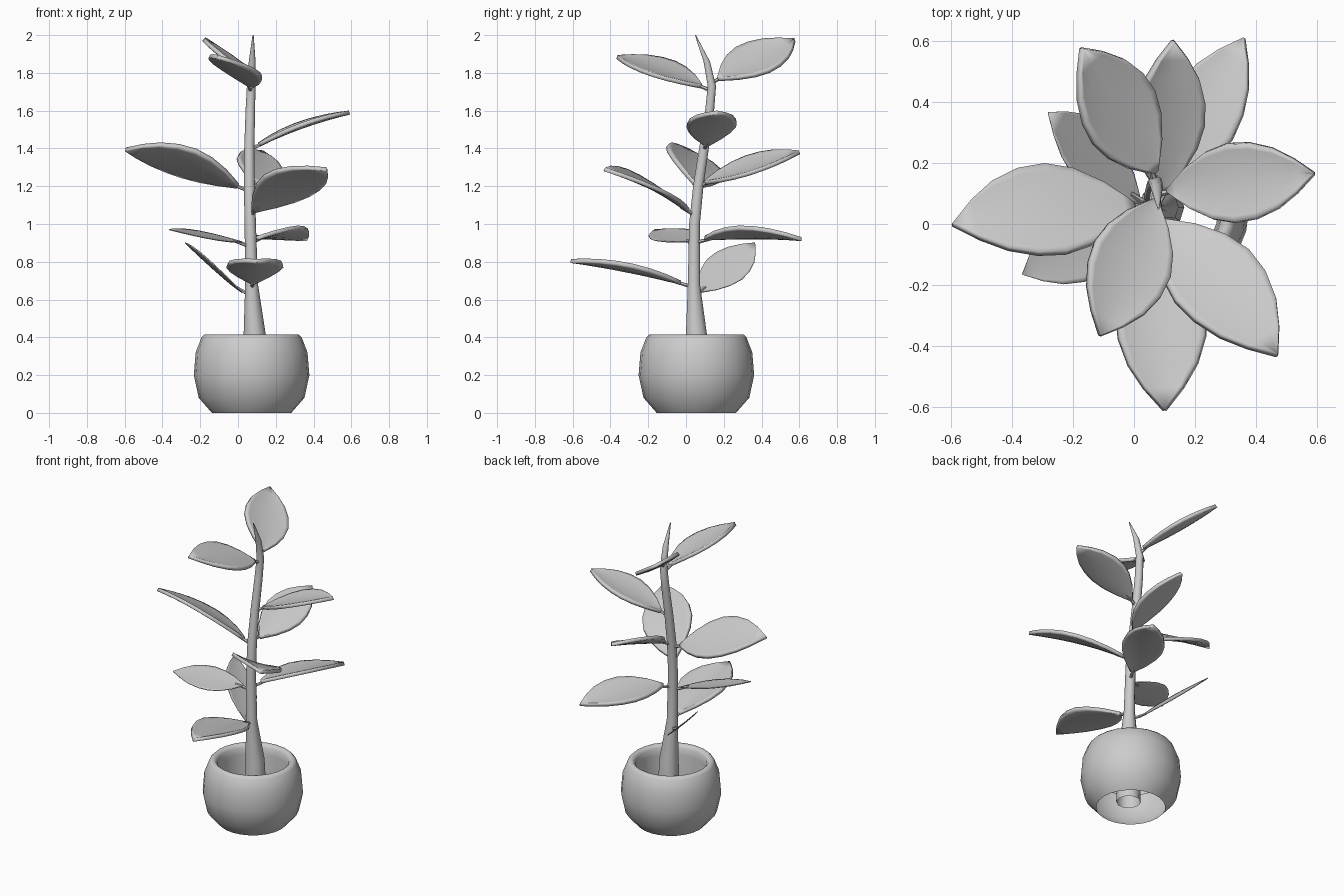
import bpy, math
from mathutils import Vector, Quaternion

if "Cube" in bpy.data.objects:
    bpy.data.objects.remove(bpy.data.objects["Cube"])


def make_mesh(name, verts, faces, angle=50):
    me = bpy.data.meshes.new(name)
    me.from_pydata([tuple(v) for v in verts], [], faces)
    ob = bpy.data.objects.new(name, me)
    bpy.context.collection.objects.link(ob)
    bpy.ops.object.select_all(action='DESELECT')
    ob.select_set(True)
    bpy.context.view_layer.objects.active = ob
    bpy.ops.object.shade_smooth_by_angle(angle=math.radians(angle))
    return ob


def skin(name, rings, n, cap=True, angle=50):
    """Loft quads between rings of n points."""
    verts = [p for r in rings for p in r]
    faces = []
    for i in range(len(rings) - 1):
        for j in range(n):
            k = (j + 1) % n
            faces.append((i*n + j, i*n + k, (i+1)*n + k, (i+1)*n + j))
    if cap:
        faces.append(tuple(range((len(rings) - 1)*n, len(rings)*n)))
    return make_mesh(name, verts, faces, angle)


def ring(cx, cy, z, r, n):
    return [Vector((cx + r*math.cos(2*math.pi*j/n), cy + r*math.sin(2*math.pi*j/n), z)) for j in range(n)]


# Pot: open at the bottom, rounded rim turned inward
profile = [(0.21, 0), (0.28, 0.08), (0.306, 0.2), (0.296, 0.32), (0.265, 0.4), (0.25, 0.415),
           (0.232, 0.413), (0.218, 0.395), (0.214, 0.35), (0.205, 0.2)]
skin("pot", [ring(0.072, 0.055, z, r, 24) for r, z in profile], 24, cap=False, angle=80)

# Stem: x, y, z, radius
stem = [(0.09, 0.055, 0.03, 0.075), (0.088, 0.055, 0.42, 0.058), (0.072, 0.042, 0.68, 0.034),
        (0.065, 0.045, 1.0, 0.03), (0.06, 0.065, 1.2, 0.029), (0.06, 0.095, 1.4, 0.027),
        (0.065, 0.125, 1.6, 0.025), (0.07, 0.137, 1.73, 0.023), (0.075, 0.11, 1.86, 0.018),
        (0.08, 0.05, 2.0, 0.003)]
skin("stem", [ring(*s, 10) for s in stem], 10)


def stem_at(z):
    for a, b in zip(stem, stem[1:]):
        if a[2] <= z <= b[2]:
            return Vector(a[:3]).lerp(Vector(b[:3]), (z - a[2])/(b[2] - a[2]))


OUTLINE = [(0, .06), (.06, .25), (.15, .53), (.3, .85), (.45, 1), (.6, .96), (.75, .76), (.88, .43), (1, .015)]
ACROSS = [-1, -.85, -.45, 0, .45, .85, 1]


def leaf(i, base, tip, width, roll, arch, curl=0.015, thick=0.022):
    base, tip = Vector(base), Vector(tip)
    d = (tip - base).normalized()
    side = Vector((-d.y, d.x, 0)).normalized()
    side.rotate(Quaternion(d, math.radians(roll)))   # left edge up for positive roll
    up = d.cross(side)
    # Positive roll turns the left edge upward
    side.z, up = side.z, up
    verts, faces, m = [], [], len(ACROSS)
    for t, w in OUTLINE:
        for s in ACROSS:
            h = arch*4*t*(1 - t) + curl*w*(s*s - 0.4)
            verts.append(base.lerp(tip, t) + side*(s*w*width/2) + up*h)
    for r in range(len(OUTLINE) - 1):
        for c in range(m - 1):
            a = r*m + c
            faces.append((a, a + m, a + m + 1, a + 1))
    ob = make_mesh(f"leaf_{i}", verts, faces)
    mod = ob.modifiers.new("thickness", 'SOLIDIFY')
    mod.thickness, mod.offset = thick, 0
    # Stalk joining the leaf to the stem
    start = stem_at(base.z - 0.025)
    end = base + d*0.05
    axis = (end - start).normalized()
    u = axis.orthogonal().normalized()
    v = axis.cross(u)
    rings = [[p + (u*math.cos(k*math.pi/3) + v*math.sin(k*math.pi/3))*r for k in range(6)]
             for p, r in ((start, 0.011), (end, 0.008))]
    skin(f"leaf_stalk_{i}", rings, 6)


# Leaves from bottom to top: base, tip, width, roll, arch
LEAVES = [
    ((0.02, 0.07, 0.64), (-0.28, 0.365, 0.9), 0.23, 33, 0.0, 0.006, 0.005),
    ((0.08, -0.03, 0.69), (0.10, -0.61, 0.805), 0.295, 0, 0.02, 0.03),
    ((0.02, 0.03, 0.905), (-0.365, -0.165, 0.97), 0.24, -12, 0.0, 0.006, 0.005),
    ((0.10, 0.10, 0.925), (0.36, 0.61, 0.92), 0.25, -12, 0.025),
    ((0.08, 0.01, 1.07), (0.47, -0.43, 1.29), 0.31, -20, 0.03),
    ((0.0, 0.06, 1.2), (-0.595, 0.0, 1.395), 0.33, 26, 0.03),
    ((0.09, 0.10, 1.22), (0.13, 0.60, 1.38), 0.25, 22, 0.01),
    ((0.11, 0.11, 1.42), (0.59, 0.165, 1.59), 0.26, 0, 0.02),
    ((0.07, 0.08, 1.73), (-0.11, -0.365, 1.885), 0.28, -14, 0.015),
    ((0.07, 0.17, 1.77), (-0.17, 0.575, 1.975), 0.29, 27, 0.0)]
for n, args in enumerate(LEAVES, 1):
    leaf(n, *args)
